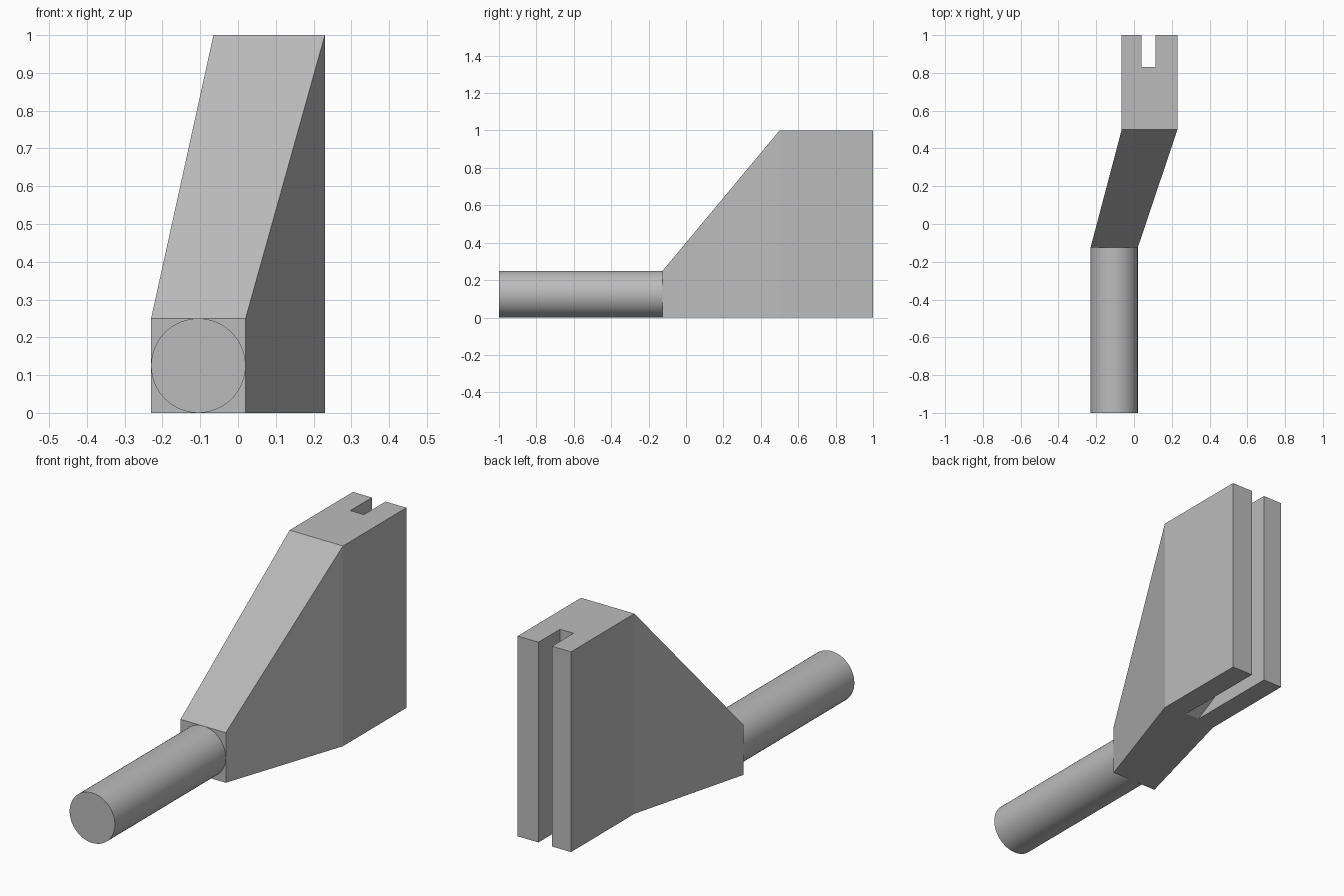
import bpy, bmesh

cube = bpy.data.objects.get("Cube")
if cube:
    bpy.data.objects.remove(cube, do_unlink=True)

grey = bpy.data.materials.new("plain grey")
grey.use_nodes = True
grey.diffuse_color = (0.5, 0.5, 0.5, 1)
grey.node_tree.nodes["Principled BSDF"].inputs["Base Color"].default_value = (0.5, 0.5, 0.5, 1)


def loft(name, sections):
    """Solid skinned through a list of matching vertex loops, capped at both ends."""
    bm = bmesh.new()
    rings = [[bm.verts.new(p) for p in loop] for loop in sections]
    n = len(rings[0])
    for a, b in zip(rings, rings[1:]):
        for i in range(n):
            j = (i + 1) % n
            bm.faces.new((a[i], a[j], b[j], b[i]))
    bm.faces.new(rings[0])
    bm.faces.new(rings[-1])
    bmesh.ops.recalc_face_normals(bm, faces=bm.faces)
    mesh = bpy.data.meshes.new(name)
    bm.to_mesh(mesh)
    bm.free()
    mesh.materials.append(grey)
    obj = bpy.data.objects.new(name, mesh)
    bpy.context.collection.objects.link(obj)
    return obj


def section(y, x0, x1, top):
    return [(x0, y, 0), (x1, y, 0), (x1, y, top), (x0, y, top)]


# Flared body: small square front, tall offset block at the back
body = loft("flared_body", [
    section(-0.125, -0.23, 0.02, 0.25),
    section(0.5, -0.065, 0.23, 1),
    section(1, -0.065, 0.23, 1),
])

# Rear slot, running deeper under a sloped ceiling at the bottom
slot_profile = [(1.1, -0.1), (0.52, -0.1), (0.52, 0), (0.83, 0.17), (0.83, 1.1), (1.1, 1.1)]
cutter = loft("slot_cutter", [[(x, y, z) for y, z in slot_profile] for x in (0.04, 0.115)])
cutter.hide_render = True
cutter.hide_set(True)
cut = body.modifiers.new("slot", "BOOLEAN")
cut.operation = "DIFFERENCE"
cut.solver = "EXACT"
cut.object = cutter

# Apply the cut and drop the helper
bpy.context.view_layer.objects.active = body
bpy.ops.object.modifier_apply(modifier=cut.name)
bpy.data.objects.remove(cutter, do_unlink=True)

# Round handle
bpy.ops.mesh.primitive_cylinder_add(vertices=64, radius=0.125, depth=0.875,
                                    location=(-0.105, -0.5625, 0.125),
                                    rotation=(1.5707963, 0, 0))
handle = bpy.context.object
handle.name = "round_handle"
handle.data.materials.append(grey)
bpy.ops.object.shade_smooth_by_angle()
